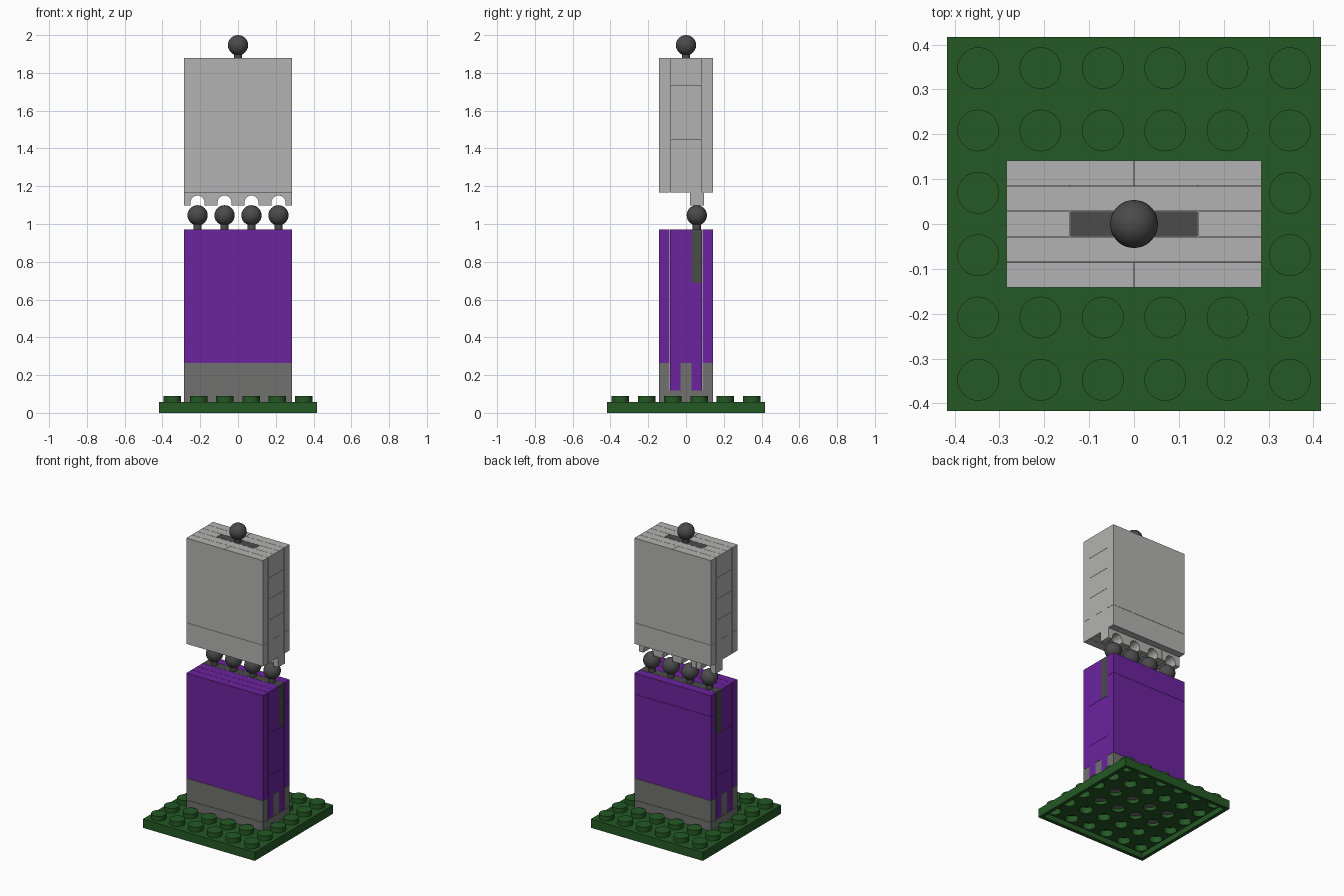
import bpy, bmesh, math
from mathutils import Matrix

if "Cube" in bpy.data.objects:
    bpy.data.objects.remove(bpy.data.objects["Cube"])


def material(name, rgb):
    m = bpy.data.materials.new(name)
    m.diffuse_color = (*rgb, 1)
    m.use_nodes = True
    m.node_tree.nodes["Principled BSDF"].inputs["Base Color"].default_value = m.diffuse_color
    return m


GREEN = material("dark green", (0.018, 0.1, 0.018))
PURPLE = material("purple", (0.15, 0.017, 0.34))
LIGHT = material("light grey", (0.45, 0.45, 0.445))
MID = material("medium grey", (0.165, 0.165, 0.162))
DARK = material("dark grey", (0.07, 0.07, 0.07))

U = 0.1427        # brick pitch
W = 2 * U         # half width of the tower
T = 0.0571        # layer thickness
GAP = 0.0007      # seam between bricks


def finish(bm, name, mat, smooth=False):
    bmesh.ops.remove_doubles(bm, verts=bm.verts, dist=1e-5)
    bmesh.ops.recalc_face_normals(bm, faces=bm.faces)
    me = bpy.data.meshes.new(name)
    bm.to_mesh(me)
    bm.free()
    me.materials.append(mat)
    ob = bpy.data.objects.new(name, me)
    bpy.context.collection.objects.link(ob)
    if smooth:
        bpy.context.view_layer.objects.active = ob
        ob.select_set(True)
        bpy.ops.object.shade_smooth_by_angle(angle=math.radians(35))
        ob.select_set(False)
    return ob


def box(name, mat, x0, x1, y0, y1, z0, z1):
    bm = bmesh.new()
    size = (x1 - x0 - 2 * GAP, y1 - y0 - 2 * GAP, z1 - z0 - 2 * GAP)
    mid = ((x0 + x1) / 2, (y0 + y1) / 2, (z0 + z1) / 2)
    bmesh.ops.create_cube(bm, size=1, matrix=Matrix.Translation(mid) @ Matrix.Diagonal((*size, 1)))
    return finish(bm, name, mat)


def layer(name, mat, first, last, z0, z1, splits=()):
    """Bricks filling layers first..last (1 = front, 5 = back), cut at the x splits."""
    xs = [-W, *splits, W]
    for a, b in zip(xs, xs[1:]):
        box(name, mat, a, b, (first - 3.5) * T, (last - 2.5) * T, z0, z1)


def ball(name, x, y, z, floor, r=0.0535):
    bm = bmesh.new()
    bmesh.ops.create_uvsphere(bm, u_segments=32, v_segments=20, radius=r,
                              matrix=Matrix.Translation((x, y, z)))
    finish(bm, name, DARK, True)
    bm = bmesh.new()
    bmesh.ops.create_cone(bm, cap_ends=True, segments=24, radius1=0.022, radius2=0.022,
                          depth=z - floor, matrix=Matrix.Translation((x, y, (z + floor) / 2)))
    finish(bm, name + "_neck", DARK, True)


# --- Studded base plate with hollow underside ---
H, TOP, CEIL, STUD = 0.417, 0.058, 0.036, 0.09
P = 2 * H / 6
N = 32
base = bmesh.new()


def ring(cx, cy, z, r, square=False):
    out = []
    for i in range(N):
        a = 2 * math.pi * i / N
        c, s = math.cos(a), math.sin(a)
        k = r / max(abs(c), abs(s)) if square else r
        out.append(base.verts.new((cx + k * c, cy + k * s, z)))
    return out


def loft(rings, cap):
    for A, B in zip(rings, rings[1:]):
        for i in range(N):
            j = (i + 1) % N
            base.faces.new((A[i], A[j], B[j], B[i]))
    if cap:
        base.faces.new(rings[-1])


for i in range(6):
    for j in range(6):
        cx, cy = (i - 2.5) * P, (j - 2.5) * P
        under = [ring(cx, cy, CEIL, P / 2, True), ring(cx, cy, CEIL, 0.041)]
        if 1 <= i <= 4 and 2 <= j <= 3:      # open holes below the tower
            loft(under + [ring(cx, cy, TOP, 0.041), ring(cx, cy, TOP, P / 2, True)], False)
        else:
            loft(under + [ring(cx, cy, 0.078, 0.041)], True)
            loft([ring(cx, cy, TOP, P / 2, True), ring(cx, cy, TOP, 0.0465),
                  ring(cx, cy, STUD, 0.0465)], True)
# outer rim
loft([ring(0, 0, CEIL, H - 0.024, True), ring(0, 0, 0, H - 0.024, True),
      ring(0, 0, 0, H, True), ring(0, 0, TOP, H, True)], False)
finish(base, "studded_base", GREEN, True)

# --- Grey foot ---
layer("foot_plate", MID, 1, 5, 0.058, 0.118)
for k in (1, 5):
    layer("foot_tile", MID, k, k, 0.118, 0.264, (0,))
layer("foot_core", MID, 3, 3, 0.118, 0.264)

# --- Purple lower tower ---
layer("lower_front_tile", PURPLE, 1, 1, 0.264, 0.972, (0,))
layer("lower_back_tile", PURPLE, 5, 5, 0.264, 0.83, (0,))
layer("lower_back_top_tile", PURPLE, 5, 5, 0.83, 0.972)
for k in (2, 4):
    layer("lower_leg_plate", PURPLE, k, k, 0.118, 0.405)
layer("lower_core_plate", PURPLE, 3, 3, 0.264, 0.405)
layer("lower_core_brick", PURPLE, 2, 4, 0.405, 0.688)
for k in (2, 3):
    layer("lower_top_plate", PURPLE, k, k, 0.688, 0.972)

# ball-joint plate with its row of four balls
layer("joint_plate", DARK, 4, 4, 0.688, 0.972)
for i in range(4):
    ball("joint_ball", (i - 1.5) * U, T, 1.046, 0.965)

# --- Row of arched sockets under the upper tower ---
for i in range(4):
    cx = (i - 1.5) * U
    h, r, zc, z0, z1 = U / 2 - GAP, 0.037, 1.114, 1.099, 1.168
    prof = [(-h, z1), (-h, z0), (-r, z0)]
    prof += [(-r * math.cos(math.pi * k / 16), zc + r * math.sin(math.pi * k / 16)) for k in range(17)]
    prof += [(r, z0), (h, z0), (h, z1)]
    bm = bmesh.new()
    f = bm.faces.new([bm.verts.new((cx + x, 0.02, z)) for x, z in prof])
    ext = bmesh.ops.extrude_face_region(bm, geom=[f])
    bmesh.ops.translate(bm, vec=(0, 0.075, 0),
                        verts=[v for v in ext["geom"] if isinstance(v, bmesh.types.BMVert)])
    finish(bm, "socket_arch", LIGHT, True)

# --- Light grey upper tower ---
for k in (1, 5):
    layer("upper_large_tile", LIGHT, k, k, 1.31, 1.88, (0,))
    layer("upper_bottom_tile", LIGHT, k, k, 1.167, 1.31)
for k in (2, 4):
    layer("upper_low_plate", LIGHT, k, k, 1.167, 1.452)
    layer("upper_top_plate", LIGHT, k, k, 1.737, 1.88)
layer("upper_core_low", LIGHT, 3, 3, 1.167, 1.31)
layer("upper_core_mid", LIGHT, 3, 3, 1.31, 1.452)
layer("upper_brick", LIGHT, 2, 4, 1.452, 1.595)
layer("upper_brick", LIGHT, 2, 4, 1.595, 1.737)

# top centre layer: light ends, dark plate carrying the top ball
for a, b in ((-W, -U), (U, W)):
    box("upper_top_end", LIGHT, a, b, -T / 2, T / 2, 1.737, 1.88)
box("top_ball_plate", DARK, -U, U, -T / 2, T / 2, 1.737, 1.88)
ball("top_ball", 0, 0, 1.9465, 1.87)
